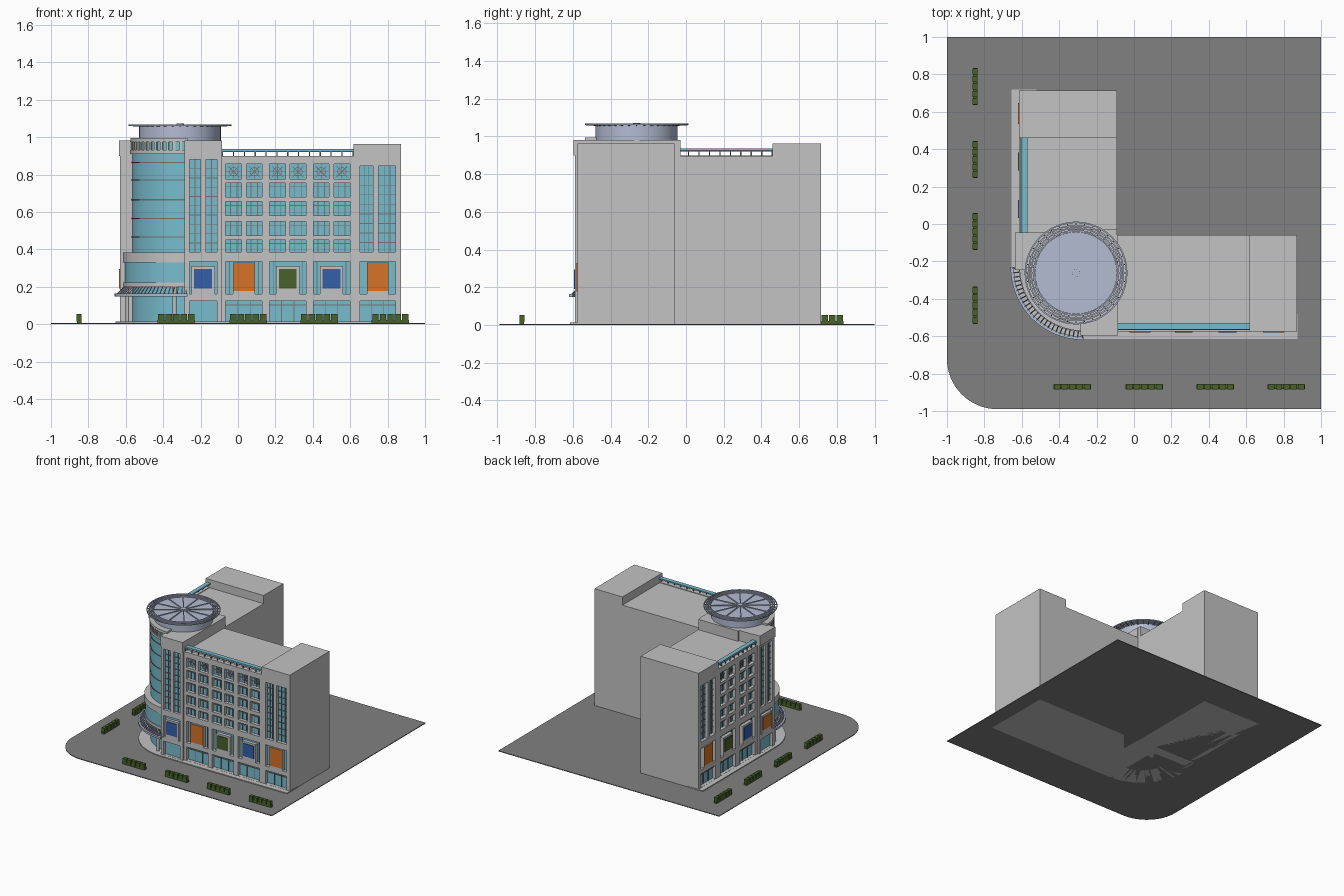
import bpy, bmesh, math
from mathutils import Vector, Matrix

if "Cube" in bpy.data.objects:
    bpy.data.objects.remove(bpy.data.objects["Cube"])

AX, AY = -0.27, -0.23          # centre of the rounded street corner
RX, RY = -0.31, -0.262         # centre of the roof rotunda


def mat(name, r, g, b):
    m = bpy.data.materials.new(name)
    m.diffuse_color = tuple(c ** 2.2 for c in (r, g, b)) + (1,)
    m.use_nodes = True
    m.node_tree.nodes["Principled BSDF"].inputs["Base Color"].default_value = m.diffuse_color
    return m


WALL = mat("light_grey_wall", .76, .76, .76)
GROUND = mat("asphalt_grey", .50, .50, .50)
GLASS = mat("teal_glass", .47, .73, .80)
FRAME = mat("dark_grey_frame", .46, .45, .45)
METAL = mat("lavender_metal", .70, .73, .82)
ORANGE = mat("orange", .83, .45, .17)
BLUE = mat("blue", .22, .37, .66)
GREEN = mat("leaf_green", .29, .38, .18)
parts = {}


def part(name, m):
    return parts.setdefault(name, (bmesh.new(), m))[0]


def box(name, m, x0, x1, y0, y1, z0, z1):
    M = Matrix.Translation(((x0 + x1) / 2, (y0 + y1) / 2, (z0 + z1) / 2))
    M = M @ Matrix.Diagonal((abs(x1 - x0), abs(y1 - y0), abs(z1 - z0), 1))
    bmesh.ops.create_cube(part(name, m), size=1, matrix=M)


def bar(name, m, p, q, w):
    p, q = Vector(p), Vector(q)
    R = (q - p).to_track_quat('Z', 'Y').to_matrix().to_4x4()
    M = Matrix.Translation((p + q) / 2) @ R @ Matrix.Diagonal((w, w, (q - p).length, 1))
    bmesh.ops.create_cube(part(name, m), size=1, matrix=M)


def tube(name, m, cx, cy, r0, r1, z0, z1, a0=180, a1=270, n=24):
    """Ring or ring sector with rectangular cross-section."""
    bm, full = part(name, m), a1 - a0 == 360
    loops = []
    for i in range(n if full else n + 1):
        a = math.radians(a0 + (a1 - a0) * i / n)
        loops.append([bm.verts.new((cx + r * math.cos(a), cy + r * math.sin(a), z))
                      for r, z in ((r0, z0), (r1, z0), (r1, z1), (r0, z1))])
    for i in range(n):
        A, B = loops[i], loops[(i + 1) % len(loops)]
        for k in range(4):
            bm.faces.new((A[k], B[k], B[(k + 1) % 4], A[(k + 1) % 4]))
    if not full:
        bm.faces.new(loops[0])
        bm.faces.new(loops[-1])


def drum(name, m, x, y, r, z0, z1, n=48):
    bmesh.ops.create_cone(part(name, m), cap_ends=True, segments=n, radius1=r, radius2=r,
                          depth=z1 - z0, matrix=Matrix.Translation((x, y, (z0 + z1) / 2)))


# Facade coordinates: s = street side (0 front, 1 left), u along it, d outward
def pt(s, u, d, z):
    return (AX + u, AY - d, z) if s == 0 else (AX - d, AY + u, z)


def fbox(name, m, s, u0, u1, d0, d1, z0, z1):
    p, q = pt(s, u0, d0, z0), pt(s, u1, d1, z1)
    box(name, m, p[0], q[0], p[1], q[1], z0, z1)


def panel(name, s, u0, u1, z0, z1, cols, rows, d0, d1):
    """Wall of piers and bands leaving openings at cols x rows."""
    prev = u0
    for a, b in cols + [(u1, u1)]:
        fbox(name, WALL, s, prev, a, d0, d1, z0, z1)
        prev = b
    for a, b in cols:
        prev = z0
        for c, e in rows + [(z1, z1)]:
            if c - prev > .001:
                fbox(name, WALL, s, a, b, d0, d1, prev, c)
            prev = e


def mullions(s, a, b, c, e, d, us, zs):
    for f in us:
        u = a + (b - a) * f
        fbox("window_mullions", FRAME, s, u - .002, u + .002, d, d + .006, c, e)
    for f in zs:
        z = c + (e - c) * f
        fbox("window_mullions", FRAME, s, a, b, d, d + .006, z - .002, z + .002)


def banner(s, u, d, m, framed):
    nm = {ORANGE: "orange_banner", BLUE: "blue_banner", GREEN: "green_banner"}[m]
    if framed:
        fbox("banner_frames", WALL, s, u - .062, u + .062, d - .04, d, .16, .31)
        fbox(nm, m, s, u - .048, u + .048, d, d + .005, .19, .295)
    else:
        fbox("banner_frames", WALL, s, u - .058, u + .058, d - .04, d, .16, .33)
        fbox(nm, m, s, u - .056, u + .056, d, d + .005, .178, .328)


def lattice(s, a, b, c, e, d):
    """Star-shaped window grille."""
    u, z, h = (a + b) / 2, (c + e) / 2, (e - c) / 2
    P = lambda k, r: pt(s, u + r * math.cos(k * math.pi / 4), d, z + r * math.sin(k * math.pi / 4))
    for k in range(4):
        bar("window_grilles", FRAME, P(k, h), P(k + 4, h), .004)
    for k in range(8):
        bar("window_grilles", FRAME, P(k, h * .6), P(k + 1, h * .6), .004)


POD = [(.014, .125), (.16, .335)]
ROWS = [(.385, .45), (.475, .55), (.58, .655), (.68, .755), (.775, .855)]
U0 = .185


def wing(s, u1, u2, back, n, banners, corner_banner):
    # solid cores
    fbox("wing_core", WALL, s, U0 - .02, u2, back, .31, 0, .895)
    fbox("end_tower_core", WALL, s, u1, u2, back, .31, 0, .962)
    fbox("corner_core", WALL, s, -.016, U0, back, .33, 0, .98)
    # glazing behind the wall openings
    fbox("facade_glass", GLASS, s, U0, u2 - .01, .31, .318, .01, .88)
    fbox("facade_glass", GLASS, s, -.01, U0 - .005, .33, .338, .01, .89)
    # middle bays in pairs of windows
    pitch = (u1 - U0) / n
    bays = [(U0 + pitch * (k + .5) - .0975, U0 + pitch * (k + .5) + .0975) for k in range(n)]
    cols = [c for a, b in bays for c in ((a, a + .085), (b - .085, b))]
    panel("middle_wall", s, U0, u1, 0, .385, bays, POD, .31, .345)
    panel("middle_wall", s, U0, u1, .385, .9, cols, ROWS, .31, .345)
    for a, b in cols:
        for c, e in ROWS[:4]:
            mullions(s, a, b, c, e, .318, (.3, .7), (.72,))
        lattice(s, a, b, *ROWS[4], .322)
    for (a, b), (m, framed) in zip(bays, banners):
        banner(s, (a + b) / 2, .345, m, framed)
        mullions(s, a, b, .014, .125, .318, (.33, .67), (.8,))
        mullions(s, a, b, .16, .335, .318, (.1, .9), ())
    # end tower
    bay = [(u1 + .035, u1 + .225)]
    strips = [(u1 + .035, u1 + .105), (u1 + .135, u1 + .225)]
    panel("end_tower_wall", s, u1, u2, 0, .385, bay, POD, .31, .345)
    panel("end_tower_wall", s, u1, u2, .385, .962, strips, [(.385, .845)], .31, .345)
    banner(s, u1 + .13, .345, ORANGE, False)
    mullions(s, *bay[0], .014, .125, .318, (.33, .67), (.8,))
    for a, b in strips:
        mullions(s, a, b, .385, .845, .318, (.33, .67), [k / 9 for k in range(1, 9)])
    # corner pavilion with two tall window strips and a cap
    strips = [(.01, .07), (.098, .158)]
    panel("corner_wall", s, -.016, U0, 0, .385, [(.01, .158)], POD, .33, .36)
    panel("corner_wall", s, -.016, U0, .385, .9, strips, [(.385, .88)], .33, .36)
    fbox("corner_cap", WALL, s, -.016, U0, .3, .367, .9, .982)
    banner(s, .084, .36, corner_banner, True)
    for a, b in strips:
        mullions(s, a, b, .385, .88, .338, (.5,), [k / 10 for k in range(1, 10)])
    # roof rail with glass top
    fbox("roof_rail_glass", GLASS, s, U0, u1, .3, .335, .926, .936)
    fbox("roof_rail_posts", FRAME, s, U0, u1, .33, .336, .92, .926)
    k = round((u1 - U0) / .059)
    for i in range(k + 1):
        u = U0 + .003 + (u1 - U0 - .006) * i / k
        fbox("roof_rail_posts", FRAME, s, u - .003, u + .003, .328, .334, .89, .926)
    # pavement strip
    fbox("pavement", WALL, s, 0, u2 + .003, .25, .385, 0, .013)


wing(0, .887, 1.142, -.17, 3, [(ORANGE, False), (GREEN, True), (BLUE, True)], BLUE)
wing(1, .69, .945, -.18, 2, [(BLUE, True), (GREEN, True)], ORANGE)
box("corner_core", WALL, -.45, -.09, -.4, -.03, 0, .98)

# Rounded corner: glass drum, floor bands, podium ring
tube("pavement_curve", WALL, AX, AY, .2, .385, 0, .013)
tube("corner_glass", GLASS, AX, AY, .1, .295, .01, .975)
for z in (.465, .565, .665, .77, .865):
    tube("corner_glass_bands", FRAME, AX, AY, .28, .299, z - .003, z + .003)
tube("podium_ring", WALL, AX, AY, .25, .342, .33, .382)
tube("podium_glass", GLASS, AX, AY, .25, .335, .22, .332)
tube("podium_ring", WALL, AX, AY, .25, .342, .198, .222)

# Crown of slots above the drum
tube("crown", WALL, AX, AY, .26, .305, .91, .93)
tube("crown", WALL, AX, AY, .05, .305, .975, .995)
for i in range(14):
    a = 180 + 90 * i / 13
    tube("crown", WALL, AX, AY, .28, .303, .925, .98, a - 1.4, a + 1.4, 1)

# Entrance canopy: rings, beams, raking struts and columns
tube("canopy", METAL, AX, AY, .372, .39, .148, .164)
tube("canopy", METAL, AX, AY, .335, .346, .15, .162)
for i in range(25):
    a = math.radians(181 + 88 * i / 24)
    P = lambda r, z: (AX + r * math.cos(a), AY + r * math.sin(a), z)
    bar("canopy_beams", METAL, P(.29, .156), P(.38, .156), .007)
    bar("canopy_struts", METAL, P(.338, .203), P(.378, .162), .004)
for deg in (192, 258):
    a = math.radians(deg)
    drum("canopy_columns", WALL, AX + .33 * math.cos(a), AY + .33 * math.sin(a), .011, .01, .2, 16)

# Roof rotunda with spoked disc and open slatted rim
drum("rotunda", METAL, RX, RY, .218, .975, 1.058)
for r in (.226, .240, .254, .271):
    tube("disc_rim_rings", METAL, RX, RY, r - .004, r + .004, 1.06, 1.068, 0, 360, 48)
drum("disc", METAL, RX, RY, .22, 1.056, 1.063)
for i in range(12):
    a = math.pi * i / 6 + .1
    bar("disc_spokes", METAL, (RX, RY, 1.064), (RX + .22 * math.cos(a), RY + .22 * math.sin(a), 1.064), .008)
for i in range(36):
    a = math.pi * i / 18
    c, s = math.cos(a), math.sin(a)
    bar("disc_rim_ribs", FRAME, (RX + .21 * c, RY + .21 * s, 1.058), (RX + .273 * c, RY + .273 * s, 1.062), .005)
drum("disc_hub", METAL, RX, RY, .02, 1.06, 1.072, 24)

# Ground with one rounded corner
bm = part("ground", GROUND)
pts = [(1, -.99), (1, 1), (-1, 1)]
pts += [(-.73 + .27 * math.cos(t), -.72 + .27 * math.sin(t))
        for t in (math.pi * (1 + i / 32) for i in range(17))]
f = bm.faces.new([bm.verts.new((x, y, 0)) for x, y in pts])
ext = bmesh.ops.extrude_face_region(bm, geom=[f])
bmesh.ops.translate(bm, vec=(0, 0, .006), verts=[v for v in ext["geom"] if isinstance(v, bmesh.types.BMVert)])


# Hedges: a planter with five clipped bushes
def hedge(x, y, along_x):
    def b(name, m, l0, l1, w, z0, z1):
        if along_x:
            box(name, m, x + l0, x + l1, y - w, y + w, z0, z1)
        else:
            box(name, m, x - w, x + w, y + l0, y + l1, z0, z1)
    b("hedge_base", GREEN, -.1, .1, .012, .005, .022)
    for i in range(5):
        l = -.08 + .04 * i
        b("hedge_bushes", GREEN, l - .017, l + .017, .014, .015, .053)


for x in (-.33, .055, .435, .815):
    hedge(x, -.87, True)
for y in (-.435, -.04, .345, .735):
    hedge(-.85, y, False)

# Turn the collected meshes into objects
CURVED = ("corner_glass", "podium", "crown", "canopy", "rotunda", "disc", "pavement_curve")
for name, (bm, m) in parts.items():
    bmesh.ops.recalc_face_normals(bm, faces=bm.faces)
    me = bpy.data.meshes.new(name)
    bm.to_mesh(me)
    bm.free()
    me.materials.append(m)
    ob = bpy.data.objects.new(name, me)
    bpy.context.collection.objects.link(ob)
    if name.startswith(CURVED):
        bpy.ops.object.select_all(action='DESELECT')
        ob.select_set(True)
        bpy.context.view_layer.objects.active = ob
        bpy.ops.object.shade_smooth_by_angle(angle=math.radians(30))
